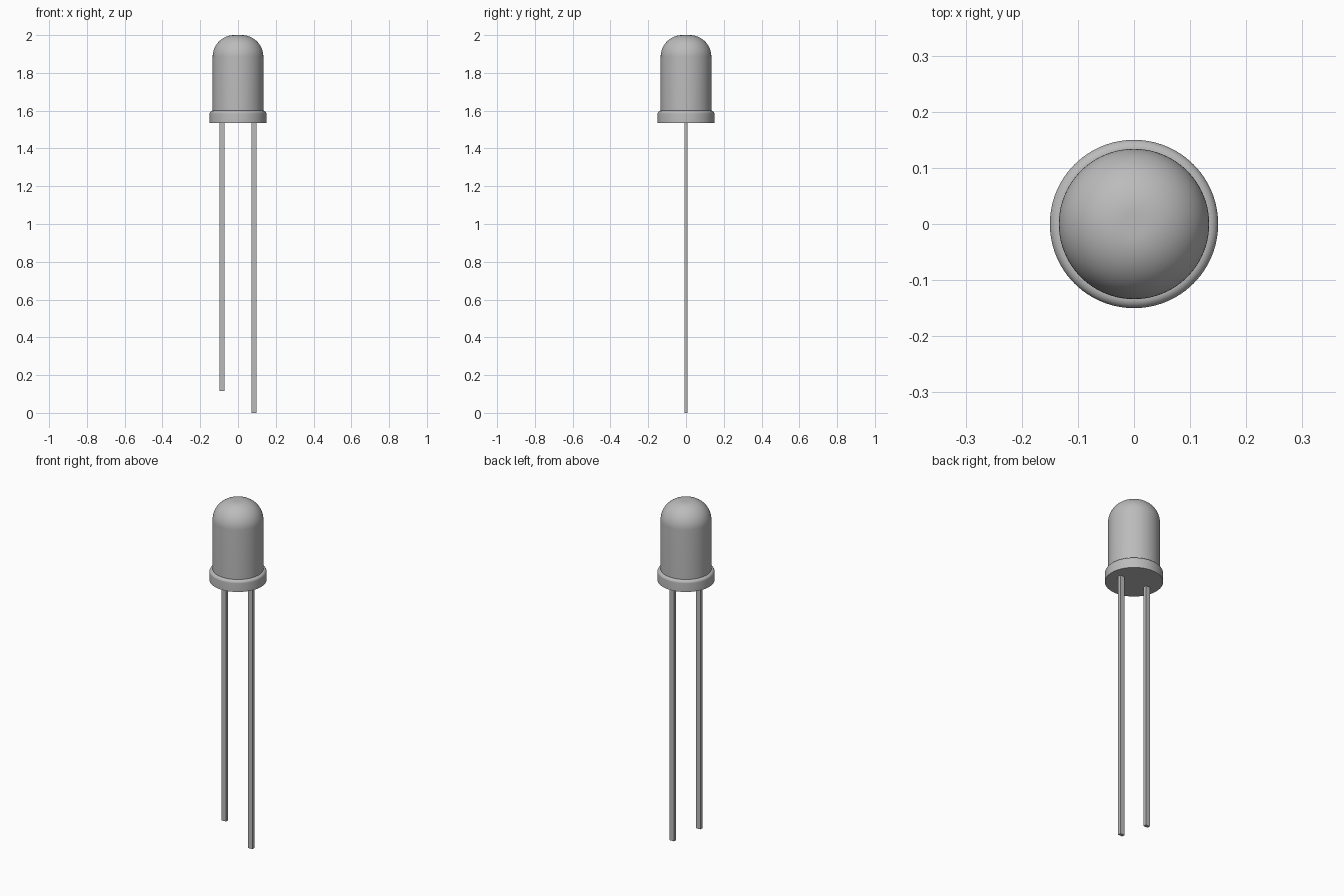
import bpy, bmesh, math
from mathutils import Vector, Matrix

cube = bpy.data.objects.get("Cube")
if cube:
    bpy.data.objects.remove(cube, do_unlink=True)

GREY = (0.5, 0.5, 0.5, 1.0)
grey = bpy.data.materials.new("plain grey")
grey.use_nodes = True
grey.diffuse_color = GREY
grey.node_tree.nodes["Principled BSDF"].inputs["Base Color"].default_value = GREY


def add_object(name, bm):
    bmesh.ops.recalc_face_normals(bm, faces=bm.faces)
    mesh = bpy.data.meshes.new(name)
    bm.to_mesh(mesh)
    bm.free()
    mesh.materials.append(grey)
    obj = bpy.data.objects.new(name, mesh)
    bpy.context.collection.objects.link(obj)
    return obj


def fillet(radius, top, size, steps):
    """Quarter-round profile from the side wall up to the top face."""
    angles = [math.pi / 2 * i / steps for i in range(steps + 1)]
    return [(radius - size + size * math.cos(a), top - size + size * math.sin(a))
            for a in angles]


def lathe(name, profile, segments=96):
    bm = bmesh.new()
    verts = [bm.verts.new((r, 0, z)) for r, z in profile]
    edges = [bm.edges.new(pair) for pair in zip(verts, verts[1:])]
    bmesh.ops.spin(bm, geom=verts + edges, cent=(0, 0, 0), axis=(0, 0, 1),
                   angle=math.tau, steps=segments, use_duplicate=False)
    bmesh.ops.remove_doubles(bm, verts=bm.verts, dist=0.00001)
    obj = add_object(name, bm)
    bpy.ops.object.select_all(action="DESELECT")
    obj.select_set(True)
    bpy.context.view_layer.objects.active = obj
    bpy.ops.object.shade_smooth_by_angle(angle=math.radians(30))
    return obj


def box(name, low, high):
    low, high = Vector(low), Vector(high)
    bm = bmesh.new()
    bmesh.ops.create_cube(bm, size=1, matrix=Matrix.Translation((low + high) / 2)
                          @ Matrix.Diagonal((*(high - low), 1)))
    return add_object(name, bm)


# Bulb and its rounded base rim, turned as one closed solid
BASE, RIM_TOP, TOP = 1.535, 1.6, 2.0
RIM_R, BULB_R = 0.15, 0.134
profile = [(0, BASE), (RIM_R, BASE)]
profile += fillet(RIM_R, RIM_TOP, RIM_R - BULB_R, 8)
profile += fillet(BULB_R, TOP, 0.114, 20)
profile += [(0, TOP)]
lathe("bulb_with_rim", profile)

# Two flat wire legs, the left one longer
HALF_W, HALF_D = 0.0135, 0.009
for name, x, bottom in (("short_leg", -0.085, 0.115), ("long_leg", 0.085, 0.0)):
    box(name, (x - HALF_W, -HALF_D, bottom), (x + HALF_W, HALF_D, BASE))
